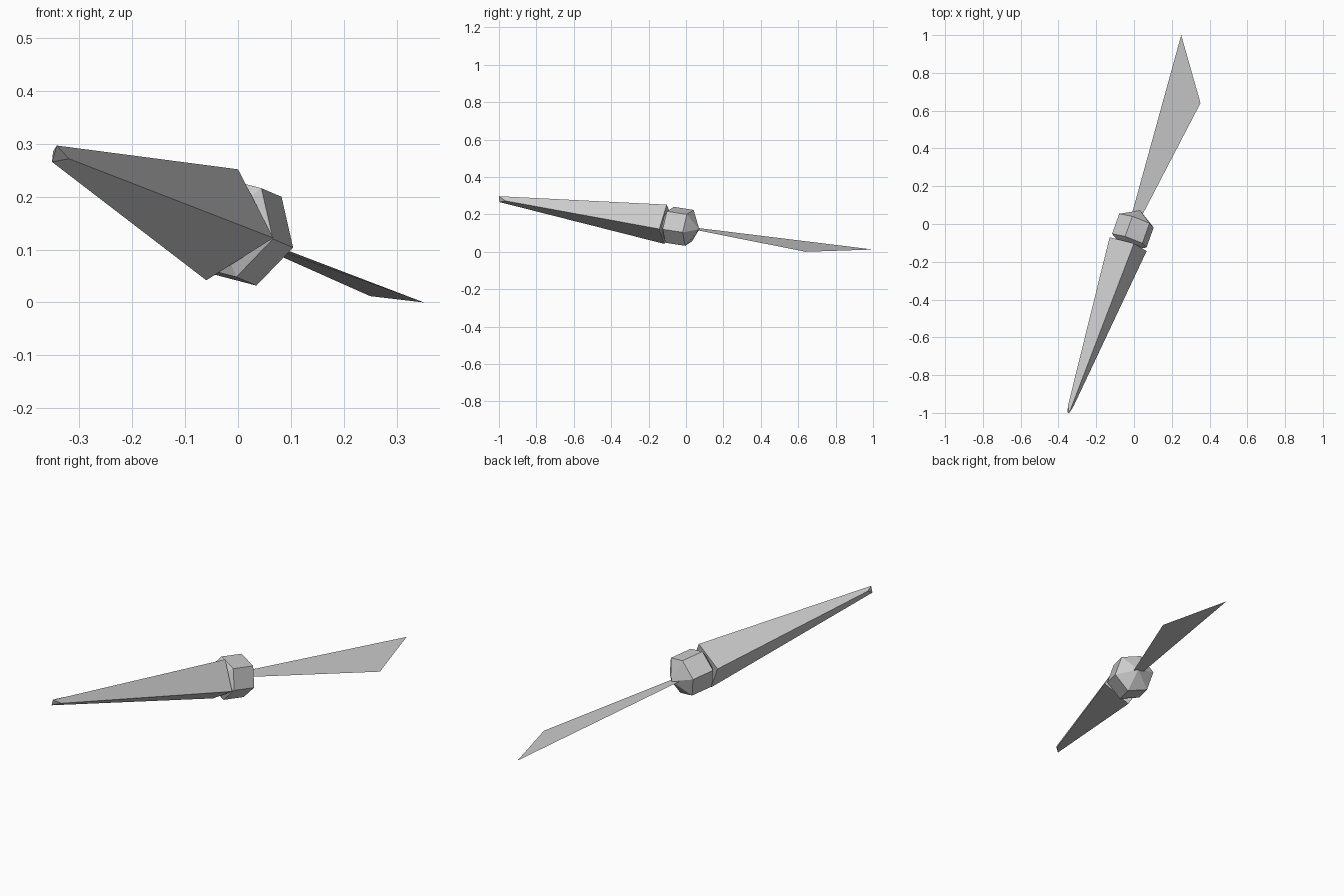
import bpy, bmesh, math
from mathutils import Vector

cube = bpy.data.objects.get("Cube")
if cube:
    bpy.data.objects.remove(cube, do_unlink=True)

grey = bpy.data.materials.new("plain_grey")
grey.use_nodes = True
colour = (0.6, 0.6, 0.6, 1)
grey.diffuse_color = colour
grey.node_tree.nodes["Principled BSDF"].inputs["Base Color"].default_value = colour


def add_part(name, bm, solid=True):
    if solid:
        bmesh.ops.recalc_face_normals(bm, faces=bm.faces[:])
    mesh = bpy.data.meshes.new(name)
    bm.to_mesh(mesh)
    bm.free()
    mesh.materials.append(grey)
    obj = bpy.data.objects.new(name, mesh)
    bpy.context.collection.objects.link(obj)
    return obj


def bridge(bm, ring_a, ring_b):
    n = len(ring_a)
    for i in range(n):
        j = (i + 1) % n
        bm.faces.new((ring_a[i], ring_a[j], ring_b[j], ring_b[i]))


def fan(bm, ring, apex):
    for i in range(len(ring)):
        bm.faces.new((ring[i], ring[(i + 1) % len(ring)], apex))


# Hub: six-sided prism with a pyramid on each end, along the slanted axis
axis = Vector((0.334, 0.932, -0.142)).normalized()
centre = Vector((-0.006, -0.035, 0.136))
radius = 0.114
up = Vector((-0.022, 0.0227, 0.097))
up = (up - axis * up.dot(axis)).normalized()
side = axis.cross(up)

bm = bmesh.new()
rings = []
for end in (-1, 1):
    ring = []
    for k in range(6):
        a = math.tau * k / 6
        spoke = up * math.cos(a) + side * math.sin(a)
        ring.append(bm.verts.new(centre + spoke * 0.101 + axis * end * radius / 2))
    fan(bm, ring, bm.verts.new(centre + axis * end * radius))
    rings.append(ring)
bridge(bm, *rings)
add_part("hub", bm)

# Long front spike: diamond section tapering to a small chisel tip
base = [(0, -0.103, 0.252), (0.067, -0.143, 0.122),
        (-0.06, -0.115, 0.042), (-0.129, -0.07, 0.172)]
tip = [(-0.343, -1, 0.297), (-0.32, -0.965, 0.272),
       (-0.352, -0.998, 0.266), (-0.35, -0.963, 0.286)]
bm = bmesh.new()
b = [bm.verts.new(p) for p in base]
t = [bm.verts.new(p) for p in tip]
bridge(bm, b, t)
bm.faces.new(b)
bm.faces.new((t[0], t[1], t[2]))
bm.faces.new((t[0], t[2], t[3]))
add_part("front_spike", bm)

# Flat tail blade widening toward a slanted end
outline = [(-0.026, 0, 0.135), (0.019, 0, 0.127),
           (0.352, 0.64, 0), (0.25, 1, 0.012)]
bm = bmesh.new()
bm.faces.new([bm.verts.new(p) for p in outline])
add_part("tail_blade", bm, solid=False)
